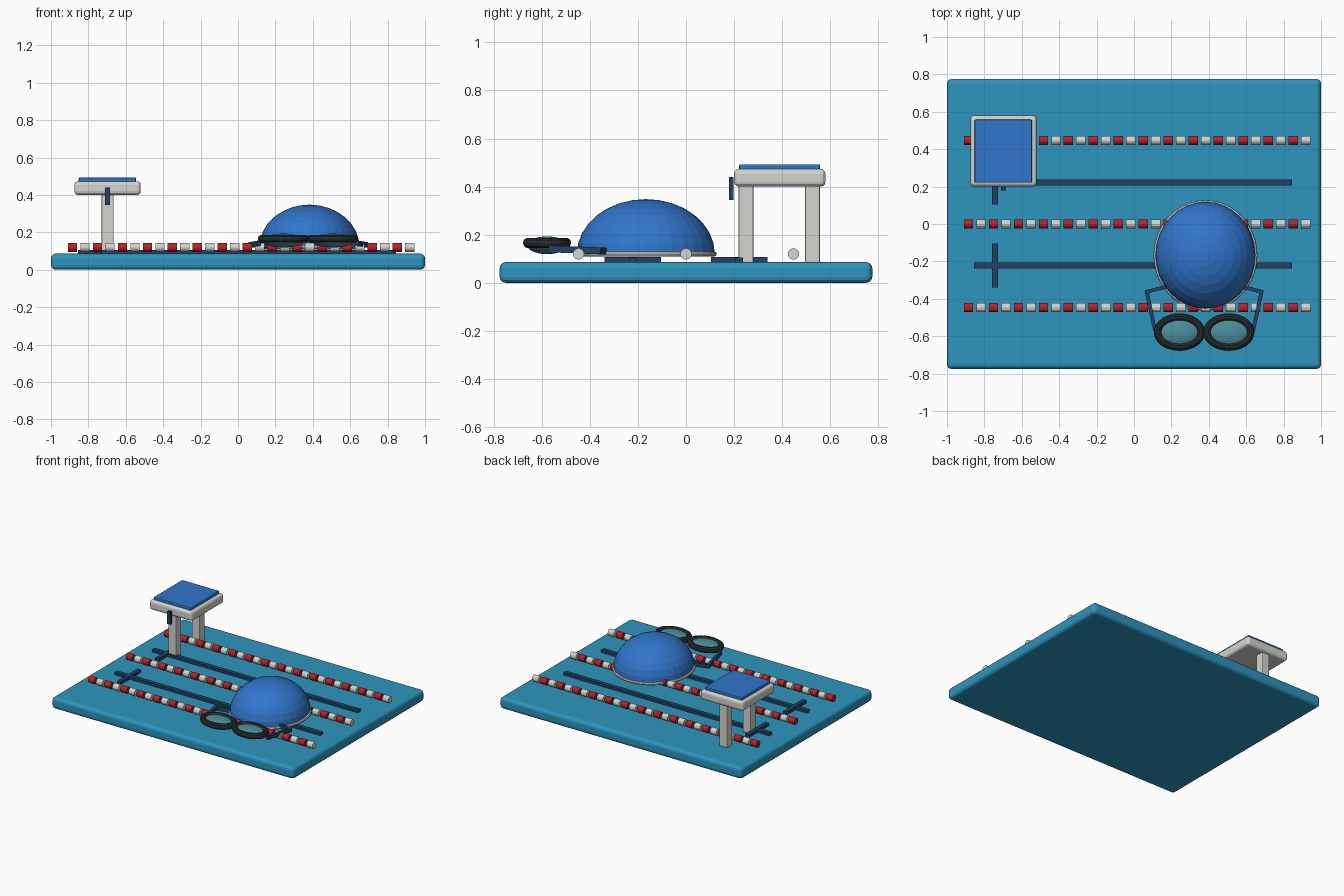
import bpy, bmesh, math
from mathutils import Vector

if "Cube" in bpy.data.objects:
    bpy.data.objects.remove(bpy.data.objects["Cube"])


def material(name, rgb):
    m = bpy.data.materials.new(name)
    m.diffuse_color = (*rgb, 1)
    m.use_nodes = True
    m.node_tree.nodes["Principled BSDF"].inputs["Base Color"].default_value = m.diffuse_color
    return m


WATER = material("pool blue", (0.027, 0.30, 0.52))
BLUE = material("cap blue", (0.03, 0.18, 0.60))
NAVY = material("navy", (0.017, 0.053, 0.13))
WHITE = material("off white", (0.66, 0.66, 0.62))
RED = material("red", (0.50, 0.015, 0.022))
BLACK = material("rubber black", (0.02, 0.026, 0.028))
LENS = material("lens teal", (0.07, 0.27, 0.34))


def finish(name, bm, mat):
    me = bpy.data.meshes.new(name)
    bmesh.ops.recalc_face_normals(bm, faces=bm.faces)
    bm.to_mesh(me)
    bm.free()
    me.materials.append(mat)
    ob = bpy.data.objects.new(name, me)
    bpy.context.collection.objects.link(ob)
    return ob


def box(name, lo, hi, mat, bevel=0.0, segments=2):
    bm = bmesh.new()
    bmesh.ops.create_cube(bm, size=1)
    for v in bm.verts:
        v.co = [l + (c + 0.5) * (h - l) for c, l, h in zip(v.co, lo, hi)]
    ob = finish(name, bm, mat)
    if bevel:
        mod = ob.modifiers.new("bevel", 'BEVEL')
        mod.width, mod.segments = bevel, segments
    return ob


def ring(name, center, rx, ry, minor, height, mat, n=32, m=10):
    """Oval ring: constant tube width, tube half-height given separately."""
    bm = bmesh.new()
    loops = []
    for i in range(n):
        a = math.tau * i / n
        loops.append([bm.verts.new((
            center[0] + (rx + minor * math.cos(b)) * math.cos(a),
            center[1] + (ry + minor * math.cos(b)) * math.sin(a),
            center[2] + height * math.sin(b)))
            for b in (math.tau * j / m for j in range(m))])
    for i in range(n):
        p, q = loops[i], loops[(i + 1) % n]
        for j in range(m):
            k = (j + 1) % m
            bm.faces.new((p[j], q[j], q[k], p[k]))
    return finish(name, bm, mat)


def ellipsoid(name, center, radii, mat, upper_half=False):
    bm = bmesh.new()
    bmesh.ops.create_uvsphere(bm, u_segments=32, v_segments=16, radius=1)
    if upper_half:
        low = [v for v in bm.verts if v.co.z < -0.01]
        bmesh.ops.delete(bm, geom=low, context='VERTS')
    for v in bm.verts:
        v.co = [c + r * x for c, r, x in zip(center, radii, v.co)]
    return finish(name, bm, mat)


def strap(name, points, width, height, mat):
    """Upright flat band following a plan path."""
    bm = bmesh.new()
    pts = [Vector(p) for p in points]
    sections = []
    for i, p in enumerate(pts):
        sides = []
        for a, b in ((i - 1, i), (i, i + 1)):
            if a >= 0 and b < len(pts):
                d = (pts[b] - pts[a]).normalized()
                sides.append(Vector((-d.y, d.x, 0)).normalized())
        n = sum(sides, Vector()).normalized()
        n *= width / 2 / max(n.dot(sides[0]), 0.4)
        up = Vector((0, 0, height / 2))
        sections.append([bm.verts.new(p + o) for o in (n + up, n - up, -n - up, -n + up)])
    for p, q in zip(sections, sections[1:]):
        for j in range(4):
            k = (j + 1) % 4
            bm.faces.new((p[j], p[k], q[k], q[j]))
    bm.faces.new(sections[0])
    bm.faces.new(sections[-1])
    return finish(name, bm, mat)


# Pool slab
box("pool_slab", (-1, -0.775, 0), (1, 0.775, 0.086), WATER, 0.025, 3)

# Floor lane markings with cross ends
for y in (-0.222, 0.222):
    box("lane_line", (-0.855, y - 0.016, 0.08), (0.845, y + 0.016, 0.106), NAVY)
    box("lane_cross", (-0.758, y - 0.117, 0.08), (-0.728, y + 0.117, 0.108), NAVY)

# Lane ropes of alternating floats
for y in (-0.447, 0, 0.447):
    for i in range(28):
        bm = bmesh.new()
        bmesh.ops.create_cone(bm, cap_ends=True, segments=12,
                              radius1=0.024, radius2=0.024, depth=0.05)
        for v in bm.verts:
            v.co = (v.co.z - 0.885 + i * 0.0668, y + v.co.x, 0.12 + v.co.y)
        finish("rope_float", bm, WHITE if i % 2 else RED)

# Starting block
box("block_platform", (-0.875, 0.2, 0.40), (-0.52, 0.58, 0.473), WHITE, 0.02, 3)
box("block_pad", (-0.852, 0.221, 0.465), (-0.545, 0.558, 0.493), BLUE, 0.006, 2)
for y in (0.25, 0.527):
    box("block_leg", (-0.73, y - 0.031, 0.083), (-0.665, y + 0.031, 0.405), WHITE, 0.006, 2)
box("block_handle", (-0.711, 0.179, 0.345), (-0.684, 0.197, 0.44), NAVY)

# Swim cap
ellipsoid("cap_dome", (0.382, -0.167, 0.12), (0.268, 0.287, 0.228), BLUE, True)
ring("cap_rim", (0.382, -0.167, 0.12), 0.267, 0.284, 0.011, 0.011, WHITE, 40, 8)

# Goggles
MID = 0.375
for s in (-1, 1):
    x = MID + s * 0.132
    ring("goggle_frame", (x, -0.578, 0.166), 0.116, 0.079, 0.021, 0.022, BLACK)
    ellipsoid("goggle_lens", (x, -0.578, 0.156), (0.115, 0.082, 0.037), LENS)
    strap("goggle_strap", [(MID + s * 0.262, -0.57, 0.141),
                           (MID + s * 0.307, -0.362, 0.133),
                           (MID + s * 0.20, -0.335, 0.131)], 0.02, 0.028, NAVY)
box("goggle_bridge", (MID - 0.03, -0.59, 0.155), (MID + 0.03, -0.566, 0.179), BLACK, 0.005)
